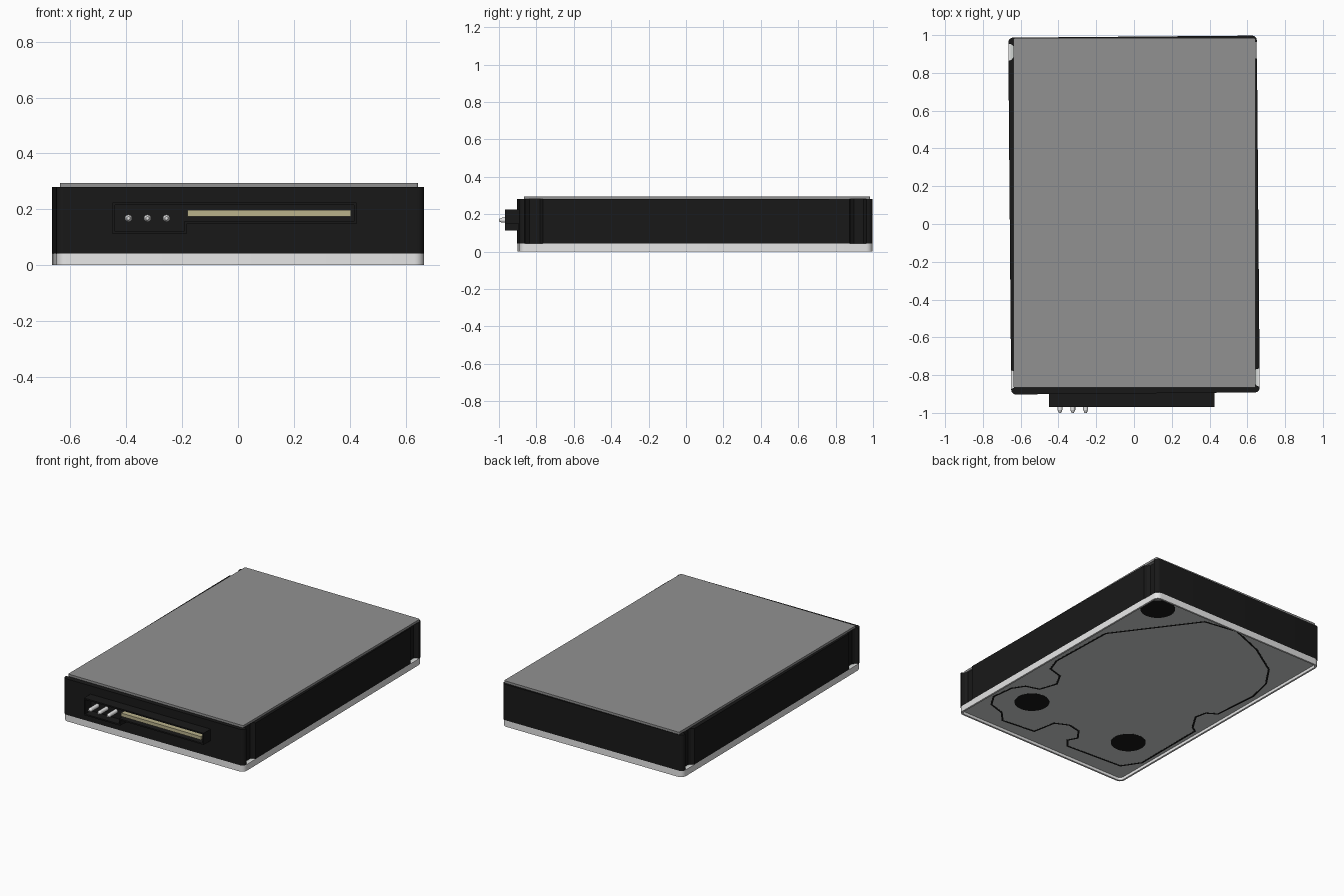
import bpy, bmesh, math
from mathutils import Matrix, Vector

if "Cube" in bpy.data.objects:
    bpy.data.objects.remove(bpy.data.objects["Cube"])


def material(name, rgb):
    m = bpy.data.materials.new(name)
    m.diffuse_color = (*rgb, 1)
    m.use_nodes = True
    m.node_tree.nodes["Principled BSDF"].inputs["Base Color"].default_value = m.diffuse_color
    return m


BLACK = material("black casing", (0.0095, 0.0095, 0.0095))
GREY = material("grey lid", (0.283, 0.283, 0.283))
UNDER = material("underside grey", (0.63, 0.66, 0.645))
SILVER = material("light metal", (0.83, 0.83, 0.83))
GOLD = material("contact gold", (0.49, 0.445, 0.26))

# the casing sits very slightly twisted relative to its lid
TWIST = (Matrix.Translation((0, 0.05, 0)) @ Matrix.Rotation(math.radians(0.48), 4, 'Z')
         @ Matrix.Translation((0, -0.05, 0)))


def finish(bm, name, mat, matrix=None):
    bmesh.ops.recalc_face_normals(bm, faces=bm.faces)
    if matrix:
        bm.transform(matrix)
    me = bpy.data.meshes.new(name)
    bm.to_mesh(me)
    bm.free()
    me.materials.append(mat)
    ob = bpy.data.objects.new(name, me)
    bpy.context.collection.objects.link(ob)
    bpy.context.view_layer.objects.active = ob
    for o in bpy.context.selected_objects:
        o.select_set(False)
    ob.select_set(True)
    bpy.ops.object.shade_smooth_by_angle(angle=math.radians(30))
    return ob


def prism(name, pts, z0, z1, mat, matrix=None):
    """Extrude an xy outline from z0 to z1."""
    bm = bmesh.new()
    f = bm.faces.new([bm.verts.new((x, y, z0)) for x, y in pts])
    ext = bmesh.ops.extrude_face_region(bm, geom=[f])
    for v in ext['geom']:
        if isinstance(v, bmesh.types.BMVert):
            v.co.z = z1
    return finish(bm, name, mat, matrix)


def band(name, loops, mat, matrix=None):
    """Closed ring whose cross-section corners follow the given 3D loops."""
    bm = bmesh.new()
    rows = [[bm.verts.new(p) for p in loop] for loop in loops]
    n, m = len(rows[0]), len(rows)
    for k in range(m):
        a, b = rows[k], rows[(k + 1) % m]
        for i in range(n):
            j = (i + 1) % n
            bm.faces.new((a[i], a[j], b[j], b[i]))
    return finish(bm, name, mat, matrix)


def box(name, lo, hi, mat):
    return prism(name, [(lo[0], lo[1]), (hi[0], lo[1]), (hi[0], hi[1]), (lo[0], hi[1])],
                 lo[2], hi[2], mat)


def arc(cx, cy, r, a0, a1, n=5):
    return [(cx + r * math.cos(math.radians(a0 + (a1 - a0) * i / n)),
             cy + r * math.sin(math.radians(a0 + (a1 - a0) * i / n))) for i in range(n + 1)]


def slab_outline(hw, y0, y1, r, notches=()):
    """Rounded rectangle mirrored in x, with optional side notches (ya, yb, depth)."""
    right = arc(hw - r, y0 + r, r, -90, 0)
    for ya, yb, d in notches:
        right += [(hw, ya), (hw - d * 0.6, ya + 0.008), (hw - d, ya + 0.025),
                  (hw - d, yb - 0.015), (hw - d * 0.6, yb - 0.004), (hw, yb)]
    right += arc(hw - r, y1 - r, r, 0, 90)
    return right + [(-x, y) for x, y in reversed(right)]


# main casing with corner notches, and lid
prism("casing", slab_outline(0.658, -0.897, 0.992, 0.025,
      ((-0.868, -0.77, 0.03), (0.868, 0.96, 0.03))), 0.042, 0.28, BLACK, TWIST)
prism("lid", [(x + 0.003, y) for x, y in slab_outline(0.641, -0.866, 0.984, 0.008)],
      0.28, 0.295, GREY)

# lower tray: a solid upper part with a thin rim hanging below it
outer = slab_outline(0.658, -0.897, 0.992, 0.035)
inner = slab_outline(0.646, -0.885, 0.980, 0.025)
band("lower_tray", [[(x, y, z) for x, y in line] for line, z in
     ((outer, 0.042), (outer, 0), (inner, 0), (inner, 0.042))], SILVER, TWIST)

# recessed underside panel
PANEL = 0.019
prism("underside_panel", inner, PANEL, 0.042, UNDER, TWIST)

# outline of the circuit cover drawn as a thin black band on the panel
cover = [(.583, .423), (.208, .927), (-.023, .963), (-.258, .87), (-.475, .73), (-.575, .584),
         (-.615, .41), (-.587, .106), (-.522, .067), (-.507, -.012), (-.573, -.119),
         (-.615, -.148), (-.615, -.656), (-.538, -.772), (-.131, -.795), (-.083, -.738),
         (-.115, -.678), (-.063, -.608), (.027, -.588), (.114, -.63), (.145, -.787),
         (.38, -.81), (.448, -.738), (.56, -.703), (.612, -.62), (.594, -.47), (.544, -.395),
         (.453, -.366), (.413, -.249), (.463, -.161), (.562, -.132), (.598, -.032)]


def offset(pts, s):
    out = []
    for i in range(len(pts)):
        p, a, b = (Vector(pts[k % len(pts)]) for k in (i, i - 1, i + 1))
        d1, d2 = (p - a).normalized(), (b - p).normalized()
        t = (d1 + d2).normalized()
        out.append(p + Vector((-t.y, t.x)) * s / max(0.5, t.dot(d1)))
    return out


band("cover_outline", [[(x, y, z) for x, y in offset(cover, s)] for s, z in
     ((-0.006, PANEL + 0.002), (-0.006, PANEL - 0.001),
      (0.006, PANEL - 0.001), (0.006, PANEL + 0.002))], BLACK)

# round black holes underneath
for i, (x, y) in enumerate(((0.53, 0.86), (0.387, -0.52), (-0.39, -0.52))):
    prism(f"underside_hole_{i + 1}", arc(x, y, 0.108, 0, 348.75, 31),
          PANEL - 0.001, PANEL + 0.002, BLACK)

# front connector shell: stepped outline, hollow towards the front
bm = bmesh.new()
shell = [(-.45, .112), (-.185, .112), (-.185, .148), (.425, .148), (.425, .225), (-.45, .225)]
back = [bm.verts.new((x, -0.885, z)) for x, z in shell]
front = [bm.verts.new((x, -0.968, z)) for x, z in shell]
bm.faces.new(back[::-1])
face = bm.faces.new(front)
for i in range(6):
    j = (i + 1) % 6
    bm.faces.new((back[i], back[j], front[j], front[i]))
bmesh.ops.recalc_face_normals(bm, faces=bm.faces)
bmesh.ops.inset_region(bm, faces=[face], thickness=0.009, use_even_offset=True)
floor = bmesh.ops.extrude_discrete_faces(bm, faces=[face])['faces'][0]
bmesh.ops.translate(bm, verts=floor.verts, vec=(0, 0.058, 0))
finish(bm, "connector_shell", BLACK)

# gold contact bar
box("contact_bar", (-0.18, -0.966, 0.175), (0.405, -0.905, 0.197), GOLD)

# three power pins with tapered tips
for i, x in enumerate((-0.392, -0.324, -0.256)):
    bm = bmesh.new()
    for r1, r2, y0, y1 in ((0.013, 0.013, -0.90, -0.984), (0.013, 0.006, -0.984, -1.0)):
        bmesh.ops.create_cone(bm, cap_ends=True, segments=16, radius1=r1, radius2=r2,
                              depth=y0 - y1,
                              matrix=Matrix.Translation((x, (y0 + y1) / 2, 0.168))
                              @ Matrix.Rotation(math.radians(90), 4, 'X'))
    finish(bm, f"power_pin_{i + 1}", SILVER)
